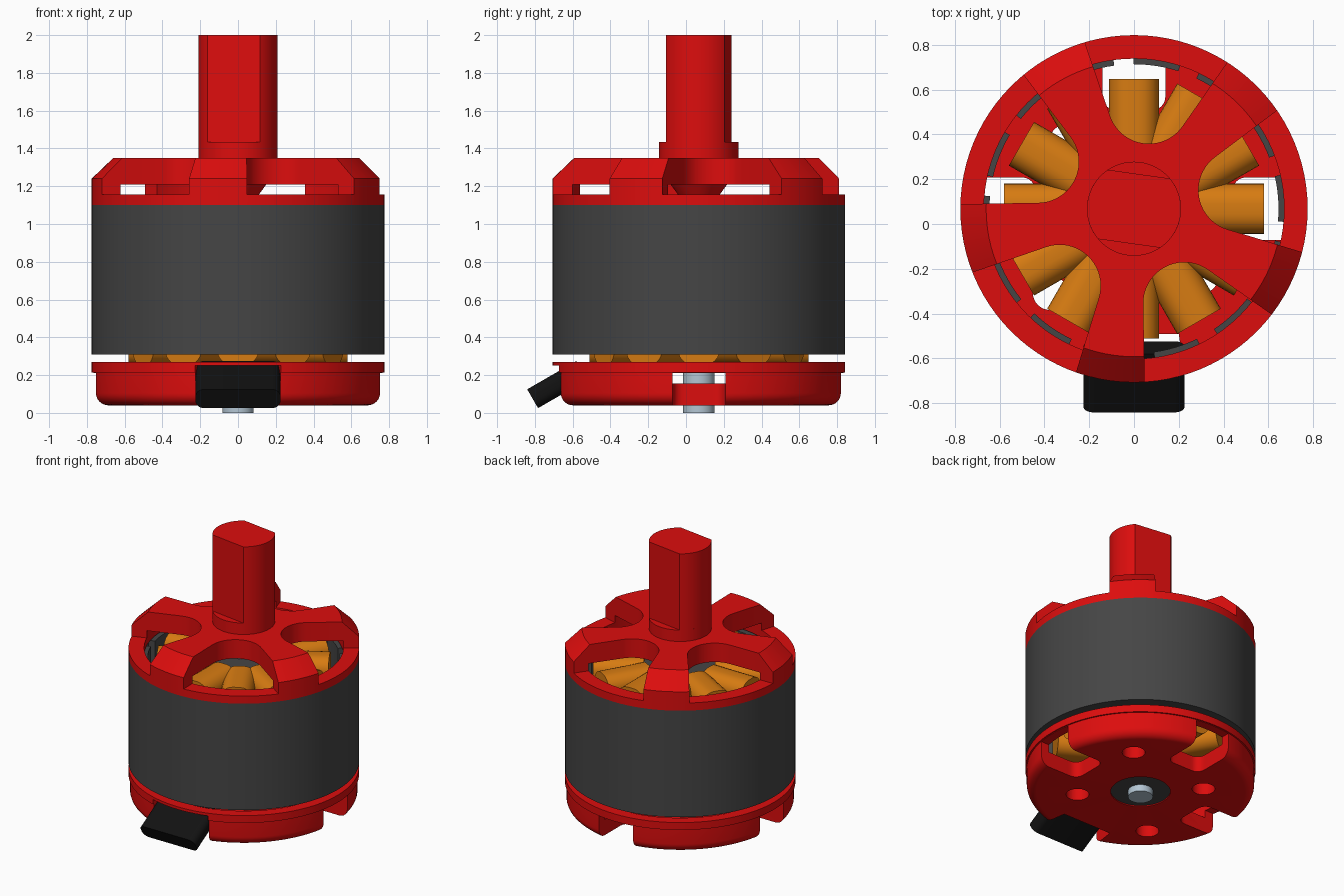
import bpy, bmesh
from math import sin, cos, pi, radians
from mathutils import Matrix

if "Cube" in bpy.data.objects:
    bpy.data.objects.remove(bpy.data.objects["Cube"])

CY = 0.068  # motor axis sits slightly behind the origin
AXIS = Matrix.Translation((0, CY, 0))


def material(name, rgb):
    m = bpy.data.materials.new(name)
    m.diffuse_color = (*rgb, 1)
    m.use_nodes = True
    m.node_tree.nodes["Principled BSDF"].inputs["Base Color"].default_value = m.diffuse_color
    return m


RED = material("red_anodised", (0.72, 0.004, 0.004))
DARK = material("dark_steel", (0.06, 0.06, 0.06))
COPPER = material("copper", (0.68, 0.2, 0.006))
BLACK = material("black_rubber", (0.006, 0.006, 0.006))
STEEL = material("bright_steel", (0.45, 0.56, 0.65))


def finish(name, bm, mat=None, smooth=True):
    bmesh.ops.remove_doubles(bm, verts=bm.verts, dist=1e-6)
    bmesh.ops.recalc_face_normals(bm, faces=bm.faces)
    me = bpy.data.meshes.new(name)
    bm.to_mesh(me)
    bm.free()
    ob = bpy.data.objects.new(name, me)
    bpy.context.collection.objects.link(ob)
    if mat:
        me.materials.append(mat)
    if smooth:
        shade(ob)
    return ob


def shade(ob):
    bpy.ops.object.select_all(action='DESELECT')
    bpy.context.view_layer.objects.active = ob
    ob.select_set(True)
    bpy.ops.object.shade_smooth_by_angle(angle=radians(25))


def lathe(name, profile, mat, n=96, smooth=True):
    """Revolve a closed (radius, z) outline around the motor axis."""
    bm = bmesh.new()
    rings = []
    for r, z in profile:
        if r == 0:
            rings.append([bm.verts.new((0, CY, z))] * n)
        else:
            rings.append([bm.verts.new((r * cos(2 * pi * i / n), CY + r * sin(2 * pi * i / n), z))
                          for i in range(n)])
    for k in range(len(rings)):
        a, b = rings[k], rings[(k + 1) % len(rings)]
        for i in range(n):
            j = (i + 1) % n
            vs = list(dict.fromkeys((a[i], a[j], b[j], b[i])))
            if len(vs) > 2:
                bm.faces.new(vs)
    return finish(name, bm, mat, smooth)


def prism(bm, pts, z0, z1, mtx):
    """Extrude a flat outline from z0 to z1, then place it."""
    lo = [bm.verts.new(mtx @ Matrix.Translation((x, y, z0)).to_translation()) for x, y in pts]
    hi = [bm.verts.new(mtx @ Matrix.Translation((x, y, z1)).to_translation()) for x, y in pts]
    bm.faces.new(lo[::-1])
    bm.faces.new(hi)
    n = len(pts)
    for i in range(n):
        j = (i + 1) % n
        bm.faces.new((lo[i], lo[j], hi[j], hi[i]))


def arc(cx, cy, r, a0, a1, n):
    return [(cx + r * cos(radians(a0 + (a1 - a0) * i / n)),
             cy + r * sin(radians(a0 + (a1 - a0) * i / n))) for i in range(n + 1)]


def rounded_rect(w, h, r, n=6):
    x, y = w / 2 - r, h / 2 - r
    return (arc(x, y, r, 0, 90, n) + arc(-x, y, r, 90, 180, n)
            + arc(-x, -y, r, 180, 270, n) + arc(x, -y, r, 270, 360, n))


def turn(deg):
    return AXIS @ Matrix.Rotation(radians(deg), 4, 'Z')


def cut(ob, bm):
    tool = finish("cutter", bm, smooth=False)
    tool.hide_render = True
    mod = ob.modifiers.new("cut", 'BOOLEAN')
    mod.operation, mod.solver, mod.object = 'DIFFERENCE', 'EXACT', tool
    bpy.context.view_layer.objects.active = ob
    bpy.ops.object.modifier_apply(modifier=mod.name)
    bpy.data.objects.remove(tool)
    shade(ob)


# Bell top: hub, plate and rim, with five flared U pockets leaving spokes
bell = lathe("bell_top", [(0, 1.155), (0.11, 1.155), (0.15, 1.21), (0.67, 1.21), (0.67, 1.10),
                          (0.775, 1.10), (0.775, 1.24), (0.66, 1.35), (0.21, 1.35),
                          (0.21, 1.435), (0, 1.435)], RED, smooth=False)
pocket = [(0.9, 0.42)] + arc(0.478, 0, 0.183, 117, 243, 20) + [(0.9, -0.42)]
bm = bmesh.new()
for k in range(5):
    prism(bm, pocket, 1.156, 1.5, turn(10 + 72 * k))
cut(bell, bm)

# Prop shaft with two flats
bm = bmesh.new()
prism(bm, arc(0, 0, 0.21, -48, 48, 24) + arc(0, 0, 0.21, 132, 228, 24), 1.43, 2.0, turn(-8))
finish("prop_shaft", bm, RED)

# Steel can and the magnets lining it
lathe("can", [(0.775, 0.31), (0.775, 1.10), (0.69, 1.10), (0.69, 0.31)], DARK)
bm = bmesh.new()
for k in range(14):
    prism(bm, arc(0, 0, 0.692, -9, 9, 6) + arc(0, 0, 0.645, 9, -9, 6), 0.33, 1.09,
          turn(4 + 360 / 14 * k))
finish("magnets", bm, DARK)

# Stator core and twelve copper coils
lathe("stator_core", [(0.09, 0.23), (0.28, 0.23), (0.28, 1.11), (0.09, 1.11)], DARK)
lay_out = Matrix(((0, 0, 1, 0), (1, 0, 0, 0), (0, 1, 0, 0.69), (0, 0, 0, 1)))
for k in range(12):
    bm = bmesh.new()
    prism(bm, rounded_rect(0.225, 0.88, 0.09), 0.24, 0.58, turn(30 * k) @ lay_out)
    finish(f"coil_{k + 1}", bm, COPPER)

# Base: dished disc with lip, side windows, cable exit and screw holes
base = lathe("base", [(0.2, 0.04)] + arc(0.70, 0.105, 0.065, -90, 0, 8)
             + [(0.765, 0.215), (0.775, 0.215), (0.775, 0.27), (0.70, 0.27), (0.70, 0.155),
                (0.2, 0.155)], RED, smooth=False)
bm = bmesh.new()
for a in (0, 90, 180):
    prism(bm, [(0.9, 0.14)] + arc(0.50, 0.08, 0.06, 90, 180, 6)
          + arc(0.50, -0.08, 0.06, 180, 270, 6) + [(0.9, -0.14)], -0.1, 0.212, turn(a))
prism(bm, [(0.9, 0.25), (0.56, 0.2), (0.56, -0.2), (0.9, -0.25)], -0.1, 0.25, turn(270))
for a, r in ((45, 0.53), (135, 0.425), (225, 0.53), (315, 0.425)):
    prism(bm, arc(r, 0, 0.077, 0, 348.75, 31), -0.1, 0.2, turn(a))
cut(base, bm)

# Bearing and axle through the base
lathe("bearing", [(0.08, 0.048), (0.2, 0.048), (0.2, 0.15), (0.08, 0.15)], DARK)
lathe("axle", [(0, 0), (0.083, 0), (0.083, 1.2), (0, 1.2)], STEEL, n=48)

# Flat cable sleeve sloping out of the front
bm = bmesh.new()
along = Matrix(((1, 0, 0, 0), (0, -0.5, 0.866, -0.812), (0, 0.866, 0.5, 0.075), (0, 0, 0, 1)))
prism(bm, rounded_rect(0.45, 0.115, 0.045), 0, 0.3, along)
finish("cable_sleeve", bm, BLACK)
